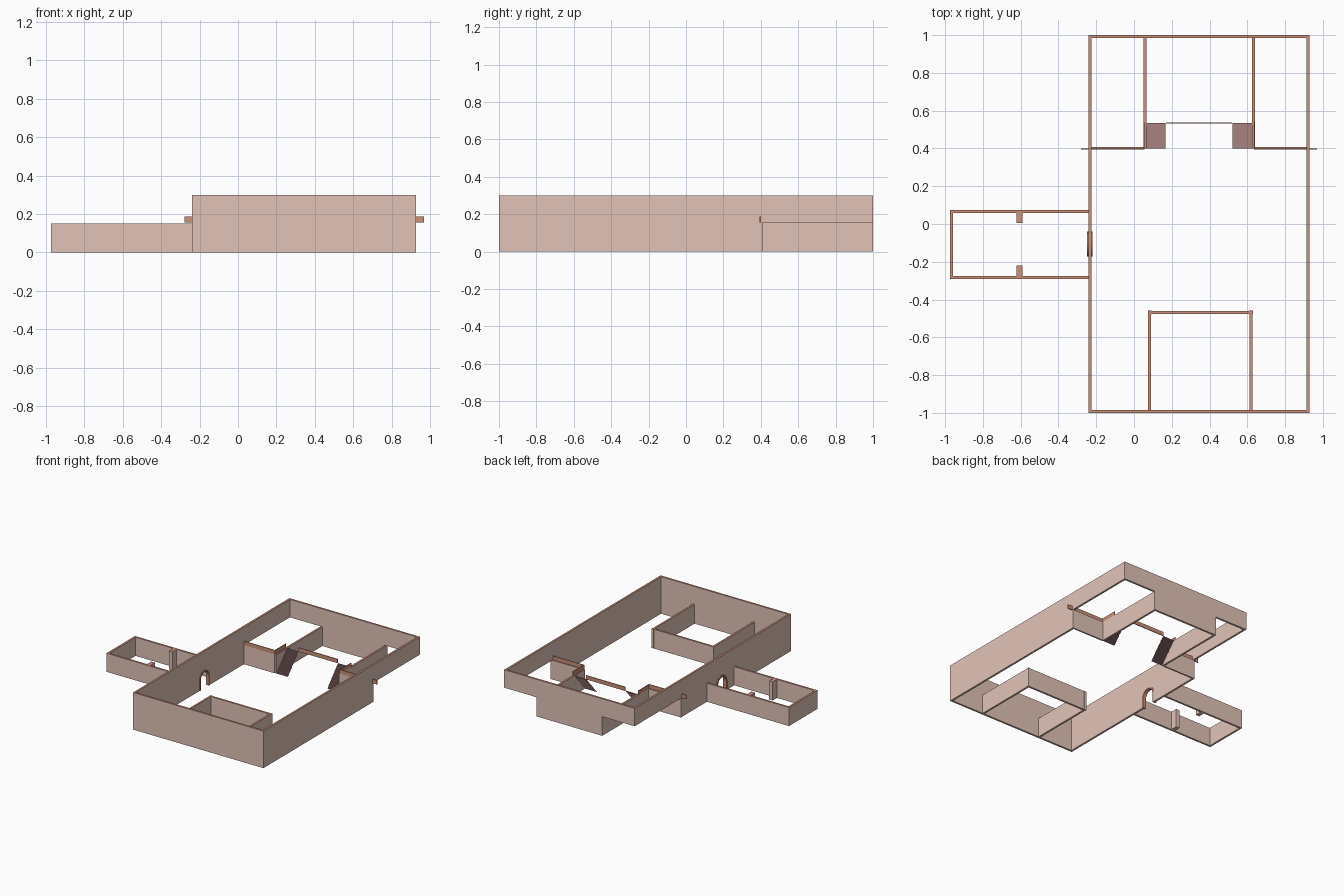
import bpy, bmesh, math

if "Cube" in bpy.data.objects:
    bpy.data.objects.remove(bpy.data.objects["Cube"])


def material(name, rgb):
    m = bpy.data.materials.new(name)
    m.diffuse_color = (*rgb, 1)
    m.use_nodes = True
    m.node_tree.nodes["Principled BSDF"].inputs["Base Color"].default_value = m.diffuse_color
    return m


WALL = material("dusty pink stone", (0.76, 0.55, 0.475))
TRIM = material("terracotta trim", (0.60, 0.28, 0.19))
STEP = material("mauve steps", (0.40, 0.22, 0.22))
T, H, MID = 0.016, 0.30, 0.155      # wall thickness, full height, storey height


def finish(name, bm, mats, top_trim=False):
    bmesh.ops.recalc_face_normals(bm, faces=bm.faces)
    if top_trim:
        for f in bm.faces:
            f.material_index = 1 if f.normal.z > 0.9 else 0
    me = bpy.data.meshes.new(name)
    bm.to_mesh(me)
    bm.free()
    for m in mats:
        me.materials.append(m)
    ob = bpy.data.objects.new(name, me)
    bpy.context.collection.objects.link(ob)
    return ob


def box(name, x0, x1, y0, y1, z0, z1, mat=None):
    bm = bmesh.new()
    bmesh.ops.create_cube(bm, size=1)
    for v in bm.verts:
        v.co = (x0 if v.co.x < 0 else x1, y0 if v.co.y < 0 else y1, z0 if v.co.z < 0 else z1)
    return finish(name, bm, [mat] if mat else [WALL, TRIM], mat is None)


def prism_x(name, pts, x0, x1, mats, top_trim=False):
    """Extrude a (y, z) outline along x."""
    bm = bmesh.new()
    f = bm.faces.new([bm.verts.new((x0, y, z)) for y, z in pts])
    new = bmesh.ops.extrude_face_region(bm, geom=[f])["geom"]
    bmesh.ops.translate(bm, vec=(x1 - x0, 0, 0),
                        verts=[v for v in new if isinstance(v, bmesh.types.BMVert)])
    return finish(name, bm, mats, top_trim)


def arch(r, yc=-0.107, spring=0.08, n=12):
    """Arch outline from the low-y foot over to the high-y foot."""
    curve = [(yc - r * math.cos(math.pi * i / n), spring + r * math.sin(math.pi * i / n))
             for i in range(n + 1)]
    return [(yc - r, 0)] + curve + [(yc + r, 0)]


W, E, S, N, Y = -0.24, 0.928, -1.0, 1.0, 0.40   # hall bounds, balcony edge
L, R = 0.05, 0.64                               # recess bounds

# Upper storey of the main hall
box("upper_west_wall", W, W + T, S, N, MID, H)
box("upper_east_wall", E - T, E, S, N, MID, H)
box("upper_south_wall", W + T, E - T, S, S + T, MID, H)
box("upper_north_wall", W + T, E - T, N - T, N, MID, H)

# Lower storey, with an arched doorway in the west wall
prism_x("lower_west_wall", [(S, 0)] + arch(0.055) + [(Y, 0), (Y, MID), (S, MID)],
        W, W + T, [WALL, TRIM], True)
box("lower_east_wall", E - T, E, S, Y, 0, MID)
box("lower_south_wall", W + T, E - T, S, S + T, 0, MID)
prism_x("door_arch_frame", arch(0.066) + arch(0.053)[::-1], W - 0.009, W + T + 0.003, [TRIM])

# Recess under the balconies
box("recess_north_wall", L, R, N - T, N, 0, MID)
box("recess_west_wall", L, L + T, Y, N - T, 0, MID)
box("recess_east_wall", R - T, R, Y, N - T, 0, MID)
box("balcony_west_front", W, L, Y - 0.004, Y + 0.008, 0, MID)
box("balcony_east_front", R, E, Y - 0.004, Y + 0.008, 0, MID)

# Low railings along the balconies, stair sides and landing
RT, RZ = 0.006, 0.187
box("west_railing", -0.28, L + RT, Y - RT, Y, MID, RZ, TRIM)
box("east_railing", R - RT, 0.97, Y - RT, Y, MID, RZ, TRIM)
box("west_stair_railing", L, L + RT, Y, 0.537, MID, RZ, TRIM)
box("east_stair_railing", R - RT, R, Y, 0.537, MID, RZ, TRIM)
box("landing_railing", 0.17, 0.52, 0.532, 0.538, MID, RZ, TRIM)


# Stairs: thin folded sheets of small steps
def stairs(name, x0, x1, n=28, run=0.135):
    path = [(Y, 0)]
    for i in range(n):
        y, z = Y + run * i / n, MID * (i + 1) / n
        path += [(y, z), (y + run / n, z)]
    bm = bmesh.new()
    rows = [[bm.verts.new((x, y, z)) for x in (x0, x1)] for y, z in path]
    for a, b in zip(rows, rows[1:]):
        bm.faces.new((a[0], a[1], b[1], b[0]))
    finish(name, bm, [STEP])


stairs("west_stairs", L + 0.005, 0.168)
stairs("east_stairs", 0.522, R - 0.005)

# South inner room with small corner posts
box("inner_room_west_wall", 0.075, 0.075 + T, S + T, -0.46, 0, MID)
box("inner_room_east_wall", 0.628 - T, 0.628, S + T, -0.46, 0, MID)
box("inner_room_north_wall", 0.075 + T, 0.628 - T, -0.46 - T, -0.46, 0, MID)
for side, x in (("west", 0.073), ("east", 0.610)):
    box(f"inner_room_{side}_post", x, x + 0.02, -0.478, -0.458, 0, MID)

# Side annex with a pair of wall piers
AX, A0, A1, AH = -0.975, -0.29, 0.075, 0.15
box("annex_west_wall", AX, AX + T, A0, A1, 0, AH)
box("annex_south_wall", AX + T, W, A0, A0 + T, 0, AH)
box("annex_north_wall", AX + T, W, A1 - T, A1, 0, AH)
box("annex_south_pier", -0.622, -0.59, A0 + T, -0.22, 0, AH)
box("annex_north_pier", -0.622, -0.59, 0.005, A1 - T, 0, AH)
